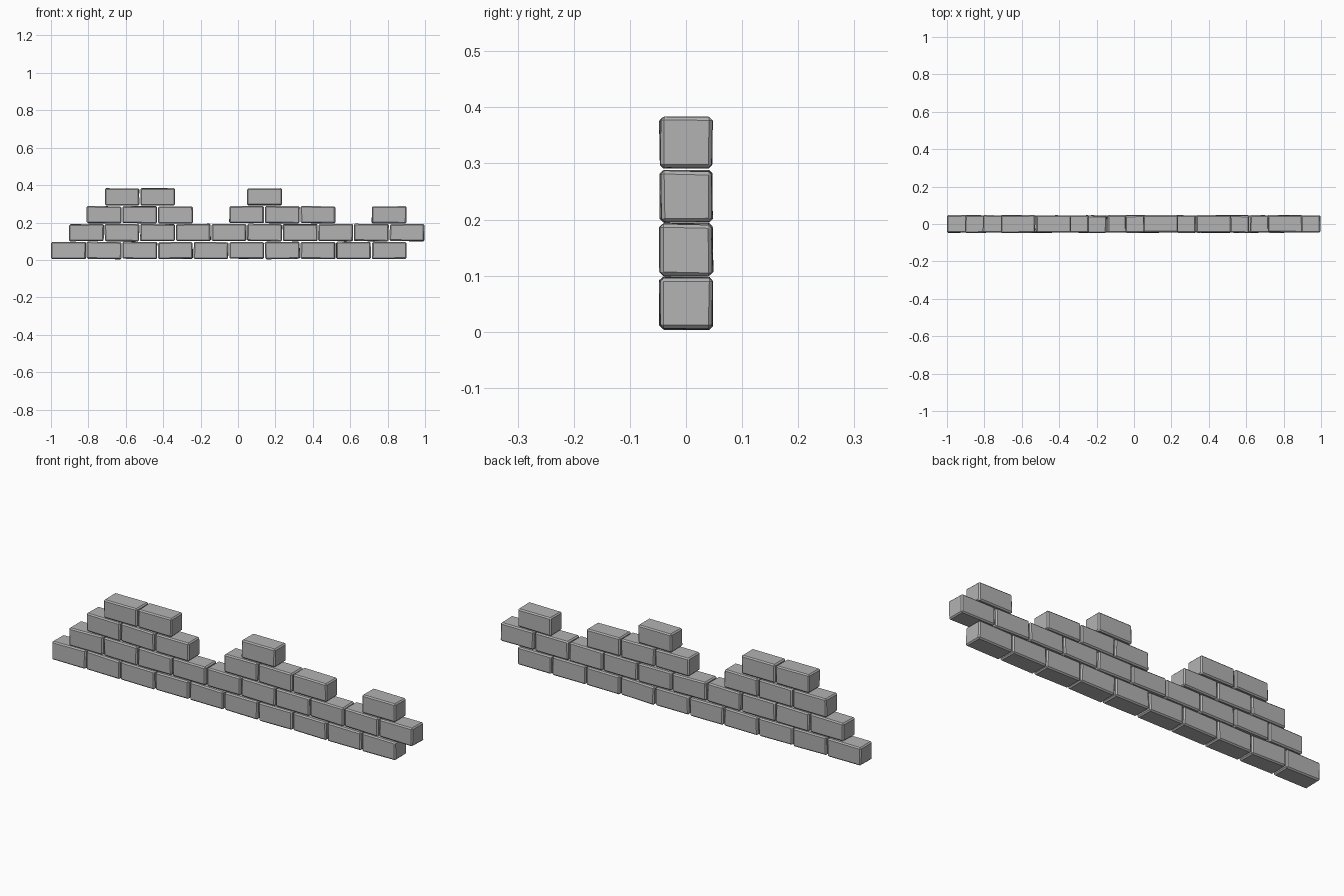
import bpy, bmesh, random
from mathutils import Vector, Euler

random.seed(4)
if "Cube" in bpy.data.objects:
    bpy.data.objects.remove(bpy.data.objects["Cube"])

stone = bpy.data.materials.new("grey_stone")
stone.use_nodes = True
colour = (0.45, 0.45, 0.45, 1)
stone.diffuse_color = colour
stone.node_tree.nodes["Principled BSDF"].inputs["Base Color"].default_value = colour

PITCH, COURSE = 0.1905, 0.0955
SIZE = Vector((0.185, 0.092, 0.091))
BEVEL = 0.006


def brick(name, x, z):
    """One slightly crooked block with chamfered edges."""
    bm = bmesh.new()
    bmesh.ops.create_cube(bm, size=1)
    for v in bm.verts:
        wobble = [random.uniform(-0.0015, 0.0015) for _ in range(3)]
        v.co = v.co * SIZE + Vector(wobble)
    bmesh.ops.bevel(bm, geom=bm.edges[:], offset=BEVEL, segments=1, affect="EDGES")
    mesh = bpy.data.meshes.new(name)
    bm.to_mesh(mesh)
    bm.free()
    mesh.materials.append(stone)
    obj = bpy.data.objects.new(name, mesh)
    obj.location = (x, random.uniform(-0.001, 0.001), z)
    obj.rotation_euler = Euler([random.uniform(-0.01, 0.01) for _ in range(3)])
    bpy.context.collection.objects.link(obj)


# Courses from the ground up: half-brick shift and the slots that hold a brick
courses = [
    (0, range(10)),
    (0.5, range(10)),
    (0, [1, 2, 3, 5, 6, 7, 9]),
    (0.5, [1, 2, 5]),
]
for row, (shift, slots) in enumerate(courses):
    for slot in slots:
        brick(f"brick_course_{row + 1}_{slot + 1}",
              -0.906 + (slot + shift) * PITCH, 0.0505 + row * COURSE)
